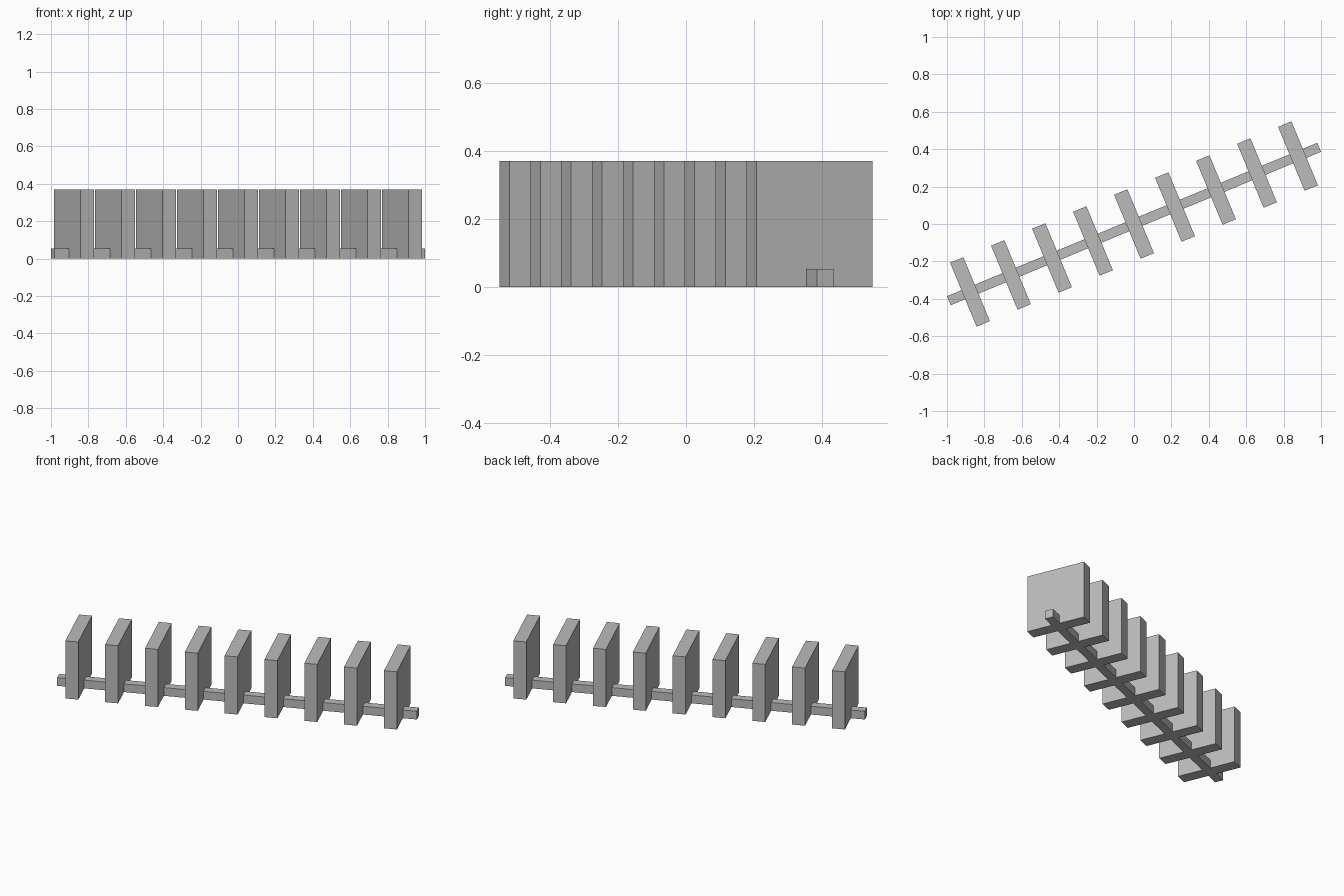
import bpy
import math
from mathutils import Matrix, Vector

old = bpy.data.objects.get("Cube")
if old:
    bpy.data.objects.remove(old, do_unlink=True)

# Single plain grey
grey = bpy.data.materials.new("plain_grey")
grey.use_nodes = True
colour = (0.5, 0.5, 0.5, 1)
grey.diffuse_color = colour
grey.node_tree.nodes["Principled BSDF"].inputs["Base Color"].default_value = colour

# The whole row runs diagonally
TURN = Matrix.Rotation(math.radians(22.5), 4, "Z")
FIN_COUNT = 9
FIN_SPACING = 0.2373
FIN_SIZE = Vector((0.077, 0.37, 0.37))
RAIL_SIZE = Vector((2.143, 0.052, 0.053))


def add_block(name, along, size):
    """Box standing on the ground, placed at a distance along the row."""
    bpy.ops.mesh.primitive_cube_add(size=1)
    block = bpy.context.object
    block.name = name
    place = Matrix.Translation((along, 0, size.z / 2))
    block.data.transform(TURN @ place @ Matrix.Diagonal((*size, 1)))
    block.data.materials.append(grey)


# Low rail threading all the slabs
add_block("rail", 0, RAIL_SIZE)

# Evenly spaced upright slabs across the rail
for i in range(FIN_COUNT):
    add_block(f"upright_slab_{i + 1}", (i - (FIN_COUNT - 1) / 2) * FIN_SPACING, FIN_SIZE)
